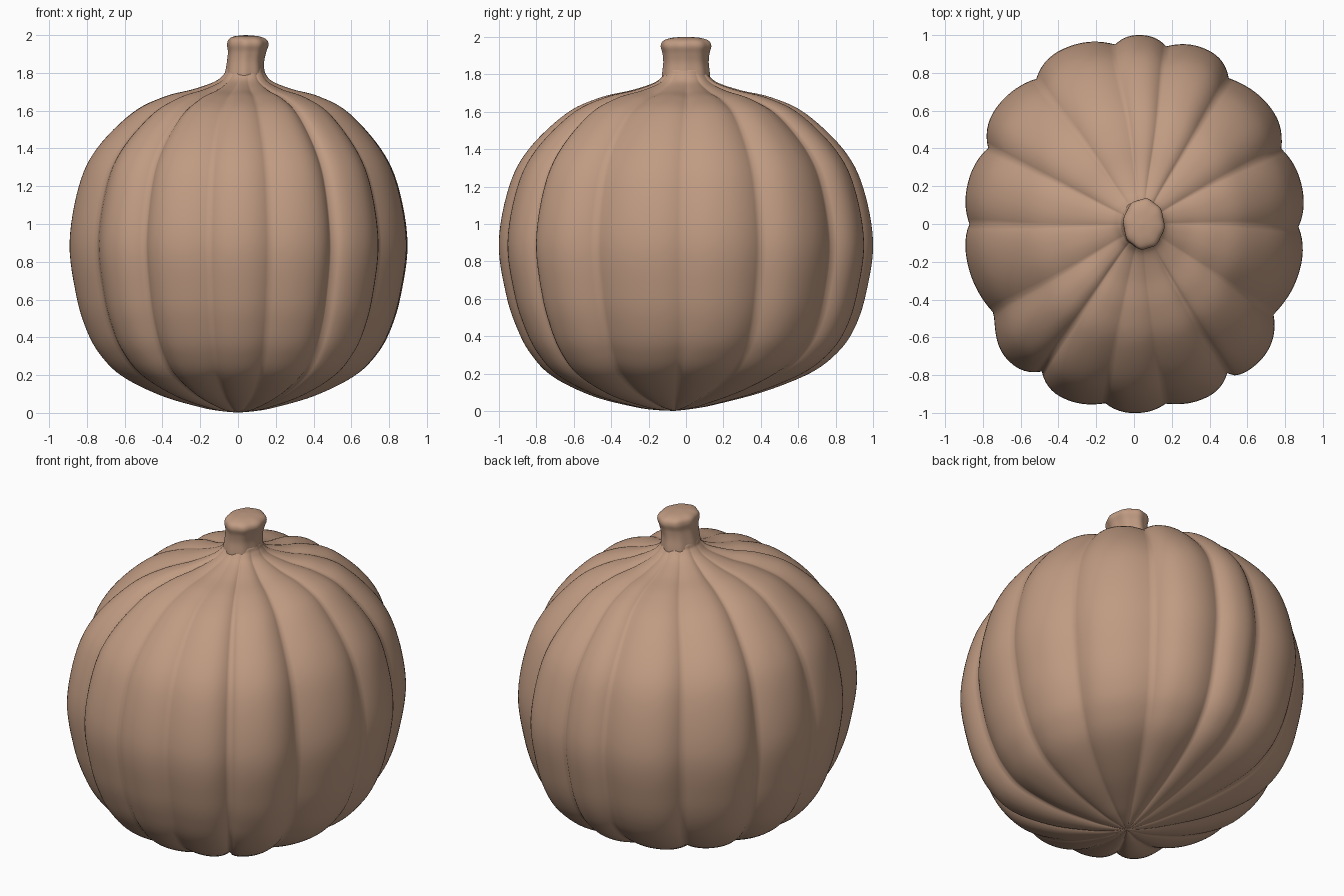
import bpy, bmesh, math

if "Cube" in bpy.data.objects:
    bpy.data.objects.remove(bpy.data.objects["Cube"])

# Each rib: start groove angle (deg), groove radius, peak radius of the rib after it, skew
RIBS = [(-1, .87, .91, 1), (27, .875, .95, 1.1), (57, .92, 1.0, 1), (79.7, .955, 1.0, 1),
        (96, .955, 1.0, 1), (124, .925, .955, .85), (152.5, .87, .905, 1), (180, .87, .905, .9),
        (212, .88, .982, 1.5), (238, .92, .995, 1), (261, .96, 1.0, 1), (280, .965, .995, 1),
        (302, .93, .985, .66), (327, .88, .91, 1.1)]
# Body side profile: fraction of full radius, height
BODY = [(.004, .002), (.10, .010), (.22, .030), (.46, .093), (.69, .195), (.82, .31),
        (.90, .44), (.96, .62), (1.0, .90), (.945, 1.20), (.84, 1.40), (.64, 1.59),
        (.46, 1.675), (.29, 1.715), (.17, 1.755), (.122, 1.795), (.10, 1.83), (.004, 1.835)]
# Stem profile: radius scale, height, x offset
STEM = [(1.0, 1.70, .035), (1.0, 1.76, .035), (.99, 1.80, .036), (.94, 1.86, .04),
        (.97, 1.91, .048), (1.05, 1.95, .052), (.95, 1.978, .05), (.6, 1.994, .045),
        (.02, 2.0, .04)]


def spline(pts, steps):
    """Catmull-Rom samples through the points."""
    out = []
    for i in range(len(pts) - 1):
        p0, p1, p2, p3 = (pts[max(0, min(len(pts) - 1, i + k))] for k in (-1, 0, 1, 2))
        for j in range(steps):
            t = j / steps
            out.append(tuple(.5 * (2 * b + (c - a) * t + (2 * a - 5 * b + 4 * c - d) * t * t
                                   + (3 * b - a - 3 * c + d) * t ** 3)
                             for a, b, c, d in zip(p0, p1, p2, p3)))
    return out + [tuple(pts[-1])]


clay = bpy.data.materials.new("clay_brown")
clay.diffuse_color = (.53, .33, .225, 1)
clay.use_nodes = True
clay.node_tree.nodes["Principled BSDF"].inputs["Base Color"].default_value = clay.diffuse_color


def skin(name, rings):
    """Bridge closed rings of points into one smooth object."""
    bm = bmesh.new()
    loops = [[bm.verts.new(p) for p in ring] for ring in rings]
    n = len(loops[0])
    for a, b in zip(loops, loops[1:]):
        for i in range(n):
            k = (i + 1) % n
            bm.faces.new((a[i], a[k], b[k], b[i]))
    bm.faces.new(loops[-1])
    bm.faces.new(loops[0][::-1])
    for f in bm.faces:
        f.smooth = True
    mesh = bpy.data.meshes.new(name)
    bm.to_mesh(mesh)
    bm.free()
    mesh.materials.append(clay)
    obj = bpy.data.objects.new(name, mesh)
    bpy.context.collection.objects.link(obj)


# Outline columns: angle, smooth envelope radius, groove depth
columns = []
N, SUB = len(RIBS), 16
for i, (a0, g0, peak, skew) in enumerate(RIBS):
    a1, g1, nxt, _ = RIBS[(i + 1) % N]
    a1 += 360 if a1 < a0 else 0
    prev = RIBS[i - 1][2]
    for j in range(SUB):
        t = j / SUB
        u = t ** skew
        s = abs(2 * u - 1)
        groove = g0 + (g1 - g0) * t
        r = groove + (peak - groove) * (1 - s ** 2.3)
        other = prev if u < .5 else nxt
        env = peak + (other - peak) * .5 * s * s
        columns.append((math.radians(a0 + (a1 - a0) * t), env, env - r))

# Ribbed body: grooves are pressed in along the profile normal
prof = spline(BODY, 6)
rings = []
for i, (f, z) in enumerate(prof):
    fa, za = prof[max(0, i - 1)]
    fb, zb = prof[min(len(prof) - 1, i + 1)]
    length = math.hypot(fb - fa, zb - za) or 1
    nr, nz = (zb - za) / length, -(fb - fa) / length
    weight = min(1, max(0, f)) ** .9 * max(0, min(1, (1.83 - z) / .12))
    top = max(0, (min(z, 1.8) - 1.3) / .5) ** 2
    low = max(0, (.5 - z) / .5) ** 2
    ring = []
    for ang, env, depth in columns:
        # grooves wander slightly off the meridian away from the equator
        a = ang + .05 * math.sin(2 * ang + 1) * top
        r = max(.002, f * env - nr * depth * weight)
        y = r * math.sin(a) - .06 * low
        # underside leans a little towards the front
        zz = z - nz * depth * weight * .8 + .04 * low * (y + .06)
        ring.append((r * math.cos(a) + .037 * top, y, max(0, zz)))
    rings.append(ring)
skin("pumpkin_body", rings)

# Softly fluted stem rising out of the body's collar
rings = []
for s, z, cx in spline(STEM, 5):
    flute = .022 * min(1, s)
    ring = []
    for k in range(96):
        a = 2 * math.pi * k / 96
        r = s * (1 + flute * math.cos(8 * a + 5 * (z - 1.7)))
        ring.append((cx + .103 * r * math.cos(a), .127 * r * math.sin(a), z))
    rings.append(ring)
skin("stem", rings)
